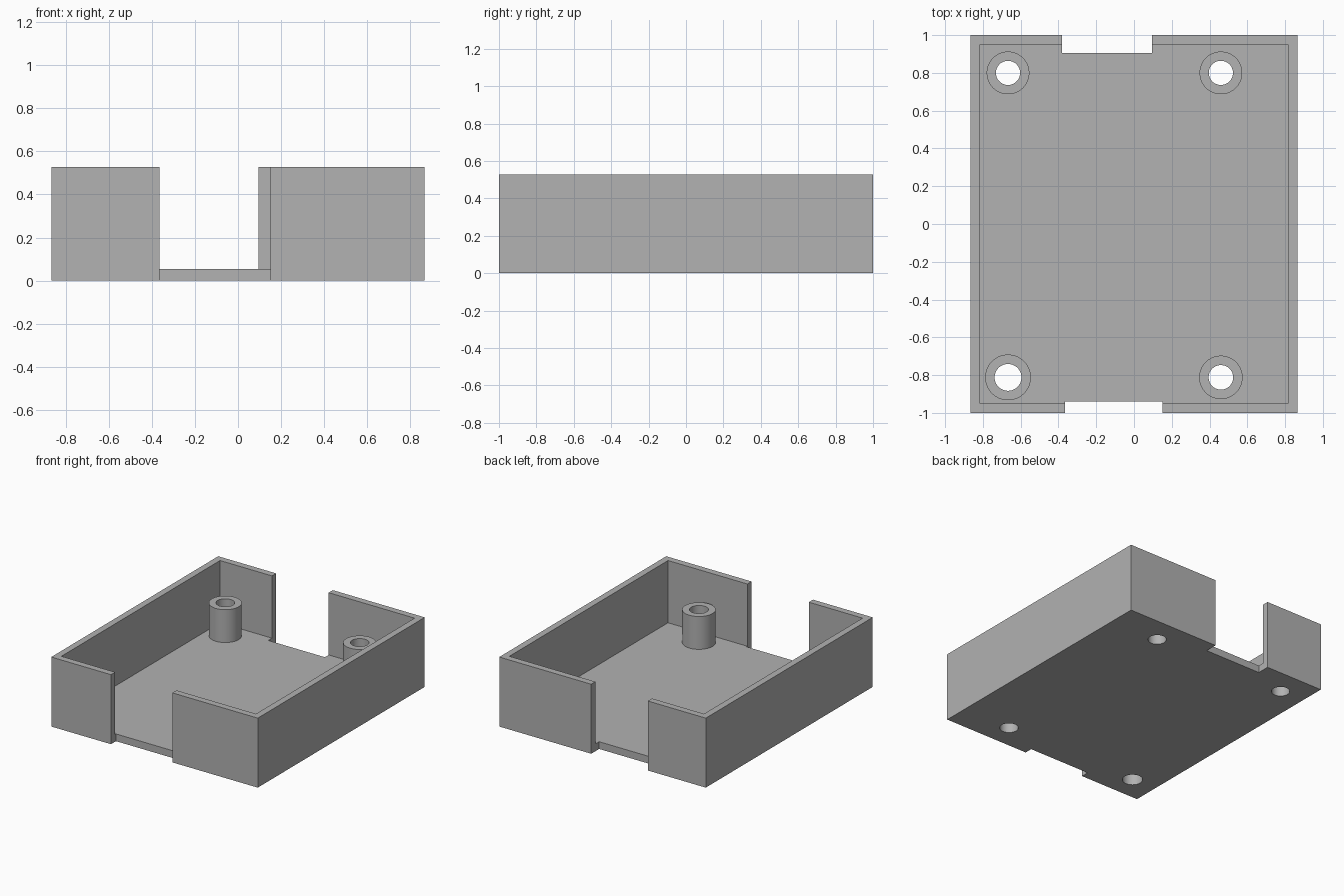
import bpy
import math

if "Cube" in bpy.data.objects:
    bpy.data.objects.remove(bpy.data.objects["Cube"], do_unlink=True)

WIDTH, LENGTH, HEIGHT = 1.732, 2.0, 0.527
WALL, FLOOR, POST_TOP = 0.05, 0.055, 0.304

grey = bpy.data.materials.new("plain grey")
grey.use_nodes = True
colour = (0.445, 0.445, 0.445, 1)
grey.diffuse_color = colour
grey.node_tree.nodes["Principled BSDF"].inputs["Base Color"].default_value = colour


def box(name, low, high):
    """Box between two opposite corners."""
    centre = [(a + b) / 2 for a, b in zip(low, high)]
    bpy.ops.mesh.primitive_cube_add(size=1, location=centre)
    ob = bpy.context.object
    ob.name = name
    ob.scale = [b - a for a, b in zip(low, high)]
    bpy.ops.object.transform_apply(location=True, rotation=False, scale=True)
    return ob


def cylinder(name, x, y, radius, bottom, top):
    """Upright cylinder between two heights."""
    bpy.ops.mesh.primitive_cylinder_add(
        vertices=64, radius=radius, depth=top - bottom,
        location=(x, y, (bottom + top) / 2))
    ob = bpy.context.object
    ob.name = name
    return ob


def combine(target, tool, operation):
    """Apply a boolean and remove the tool object."""
    tool.hide_render = True
    mod = target.modifiers.new(operation.lower(), "BOOLEAN")
    mod.operation = operation
    mod.solver = "EXACT"
    mod.object = tool
    bpy.context.view_layer.objects.active = target
    bpy.ops.object.modifier_apply(modifier=mod.name)
    bpy.data.objects.remove(tool, do_unlink=True)


# Open tray with thin walls
hx, hy = WIDTH / 2, LENGTH / 2
tray = box("open_tray", (-hx, -hy, 0), (hx, hy, HEIGHT))
tray.data.materials.append(grey)
cavity = box("cavity", (WALL - hx, WALL - hy, FLOOR), (hx - WALL, hy - WALL, 1))
combine(tray, cavity, "DIFFERENCE")

# Mounting posts: x, y, post radius, hole radius
posts = [
    (-0.667, 0.8, 0.113, 0.064),
    (0.46, 0.8, 0.113, 0.064),
    (-0.667, -0.812, 0.121, 0.071),
    (0.46, -0.812, 0.115, 0.065),
]
for x, y, radius, hole in posts:
    post = cylinder("mounting_post", x, y, radius, FLOOR / 2, POST_TOP)
    combine(tray, post, "UNION")
for x, y, radius, hole in posts:
    combine(tray, cylinder("screw_hole", x, y, hole, -1, 1), "DIFFERENCE")

# Openings in the front and back walls, biting into the floor
combine(tray, box("front_opening", (-0.365, -2, -1), (0.15, -0.94, 1)), "DIFFERENCE")
combine(tray, box("back_opening", (-0.38, 0.905, -1), (0.095, 2, 1)), "DIFFERENCE")

# Round posts and holes, crisp walls
bpy.ops.object.select_all(action="DESELECT")
tray.select_set(True)
bpy.context.view_layer.objects.active = tray
bpy.ops.object.shade_smooth_by_angle(angle=math.radians(30))
